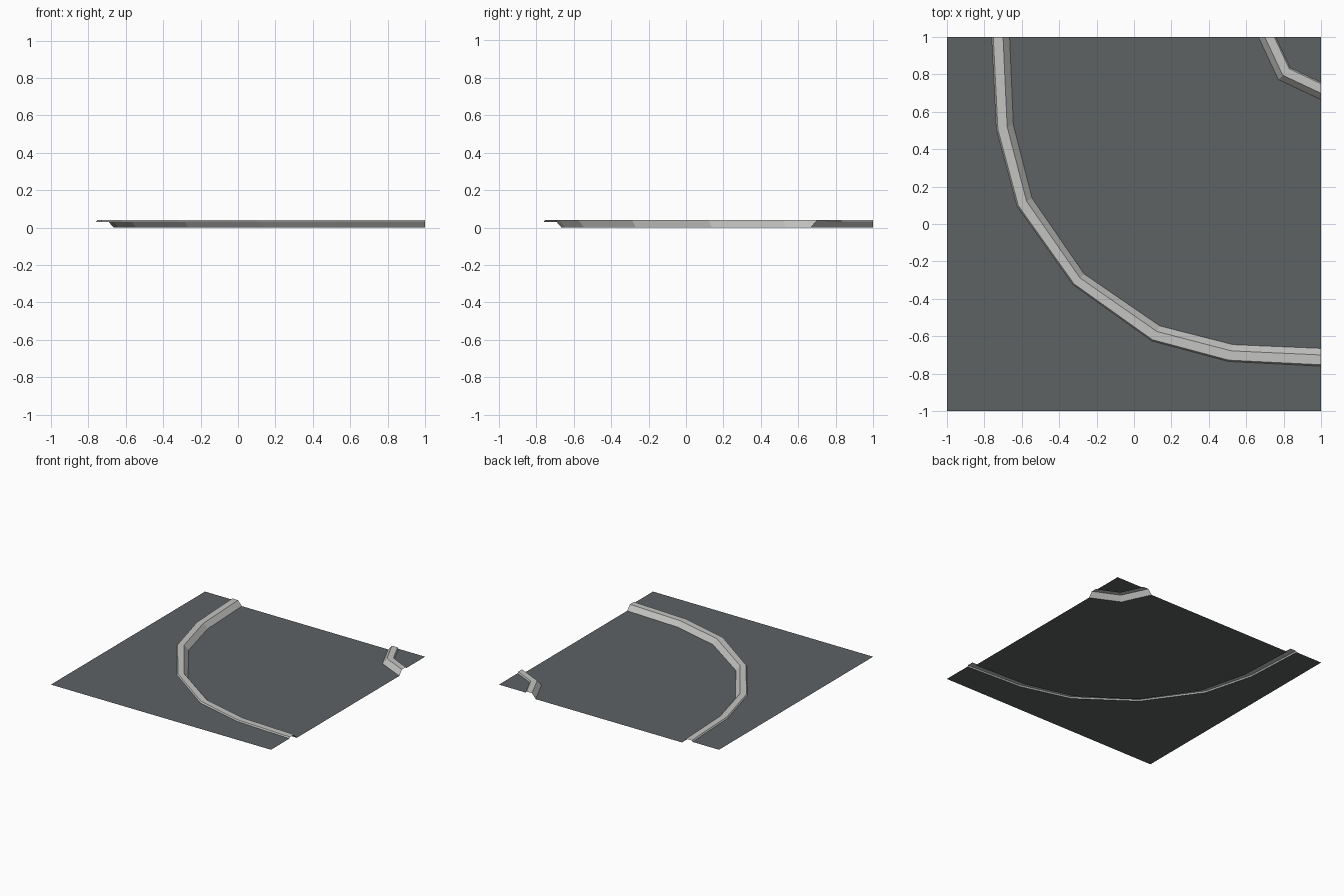
import bpy, bmesh
from mathutils import Vector

if "Cube" in bpy.data.objects:
    bpy.data.objects.remove(bpy.data.objects["Cube"])

ROAD_Z, WALK_Z, CURB_Z = 0.0, 0.03, 0.04
# curb cross-section: (fraction from pavement edge to road edge, height)
PROFILE = [(0.0, WALK_Z), (0.08, CURB_Z), (0.63, CURB_Z), (1.0, ROAD_Z)]


def material(name, color):
    m = bpy.data.materials.new(name)
    m.diffuse_color = (*color, 1)
    m.use_nodes = True
    m.node_tree.nodes["Principled BSDF"].inputs["Base Color"].default_value = m.diffuse_color
    return m


asphalt = material("asphalt grey", (0.112, 0.122, 0.127))
concrete = material("concrete light grey", (0.55, 0.55, 0.54))


def make_object(name, faces, mat):
    """Build an object from faces given as coordinate lists, all facing up."""
    bm = bmesh.new()
    for f in faces:
        bm.faces.new([bm.verts.new(p) for p in f])
    bmesh.ops.remove_doubles(bm, verts=bm.verts, dist=0.0001)
    for f in bm.faces:
        f.normal_update()
        if f.normal.z < 0:
            f.normal_flip()
    me = bpy.data.meshes.new(name)
    bm.to_mesh(me)
    bm.free()
    me.materials.append(mat)
    ob = bpy.data.objects.new(name, me)
    bpy.context.collection.objects.link(ob)
    return ob


def mirrored(half):
    """Complete a path that is symmetric about the x = y diagonal."""
    return half + [(y, x) for x, y in reversed(half[:-1])]


def flat(points, z):
    return [(x, y, z) for x, y in points]


def curb(name, walk_edge, road_edge):
    rows = []
    for a, b in zip(walk_edge, road_edge):
        a, b = Vector(a), Vector(b)
        rows.append([(*a.lerp(b, t), z) for t, z in PROFILE])
    faces = [(r[i], r[i + 1], s[i + 1], s[i])
             for r, s in zip(rows, rows[1:]) for i in range(len(PROFILE) - 1)]
    make_object(name, faces, concrete)


# edges of the two curbs, from the back edge of the tile to its right edge
big_walk = mirrored([(-0.76, 1), (-0.735, 0.505), (-0.625, 0.095), (-0.325, -0.325)])
big_road = mirrored([(-0.665, 1), (-0.645, 0.53), (-0.545, 0.138), (-0.267, -0.267)])
small_walk = mirrored([(0.757, 1), (0.835, 0.835)])
small_road = mirrored([(0.665, 1), (0.772, 0.772)])

curb("outer_curb", big_walk, big_road)
curb("inner_curb", small_walk, small_road)

# road surface between the curbs
make_object("road", [flat(big_road + small_road[::-1], ROAD_Z)], asphalt)
# raised pavements behind the curbs
make_object("outer_pavement",
            [flat(big_walk + [(1, -1), (-1, -1), (-1, 1)], WALK_Z)], asphalt)
make_object("inner_pavement", [flat(small_walk + [(1, 1)], WALK_Z)], asphalt)
